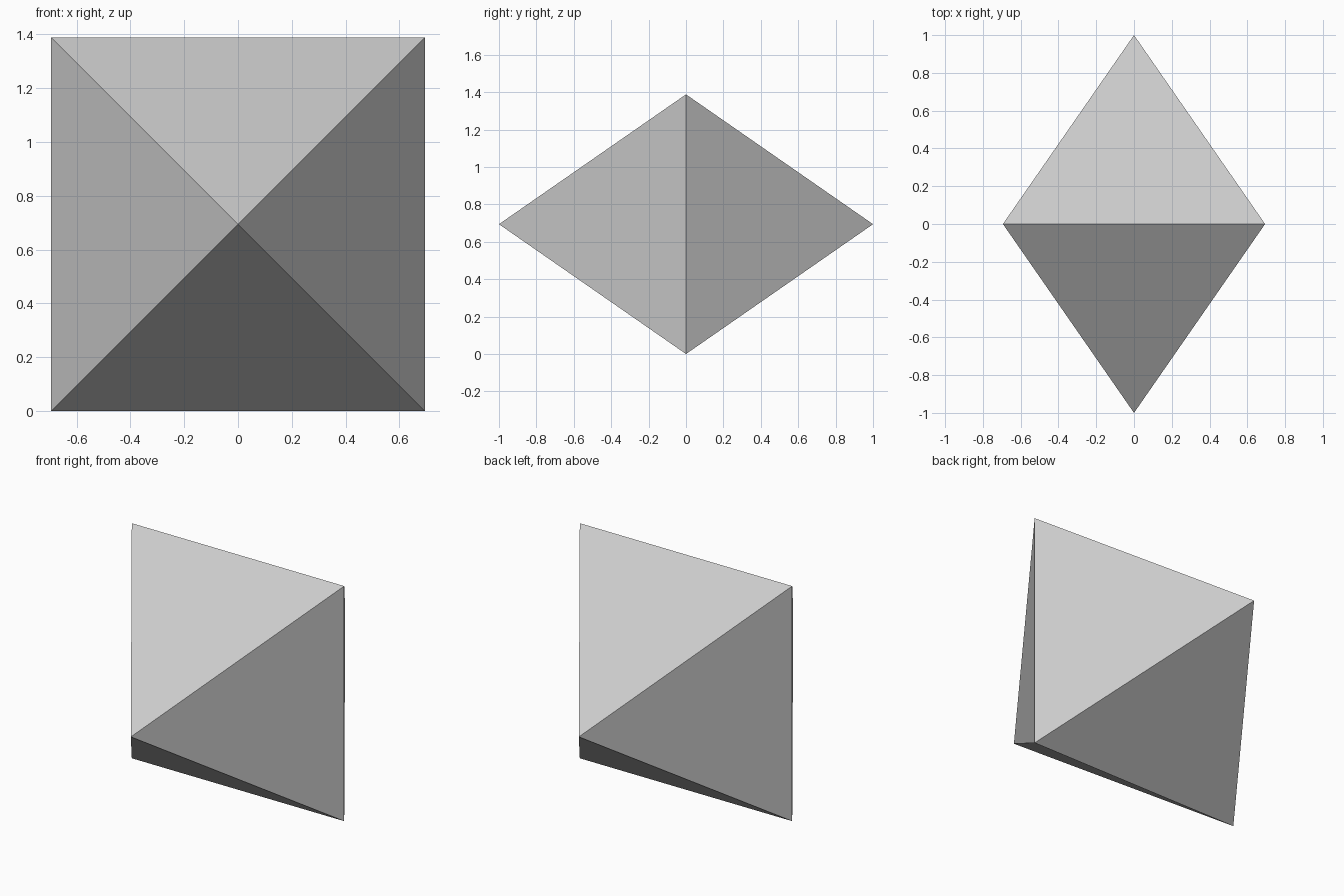
import bpy, bmesh
from math import radians, sqrt
from mathutils import Matrix

if "Cube" in bpy.data.objects:
    bpy.data.objects.remove(bpy.data.objects["Cube"])

HALF = 0.694   # half the side of the square waist (x and z)
REACH = 1.0    # distance from waist to each point (y)

# Front half: open four-sided pyramid pointing to -y, waist square in the xz plane
bm = bmesh.new()
turn = (Matrix.Translation((0, -REACH / 2, HALF))
        @ Matrix.Rotation(radians(90), 4, 'X')
        @ Matrix.Rotation(radians(45), 4, 'Z'))
bmesh.ops.create_cone(bm, cap_ends=False, segments=4, radius1=HALF * sqrt(2),
                      radius2=0, depth=REACH, matrix=turn)
bmesh.ops.remove_doubles(bm, verts=bm.verts, dist=1e-4)

# Back half: mirrored copy, welded along the waist
back = bmesh.ops.duplicate(bm, geom=bm.verts[:] + bm.edges[:] + bm.faces[:])["geom"]
for v in back:
    if isinstance(v, bmesh.types.BMVert):
        v.co.y = -v.co.y
bmesh.ops.remove_doubles(bm, verts=bm.verts, dist=1e-4)
bmesh.ops.recalc_face_normals(bm, faces=bm.faces)

mesh = bpy.data.meshes.new("octahedron")
bm.to_mesh(mesh)
bm.free()
bpy.context.collection.objects.link(bpy.data.objects.new("octahedron", mesh))
